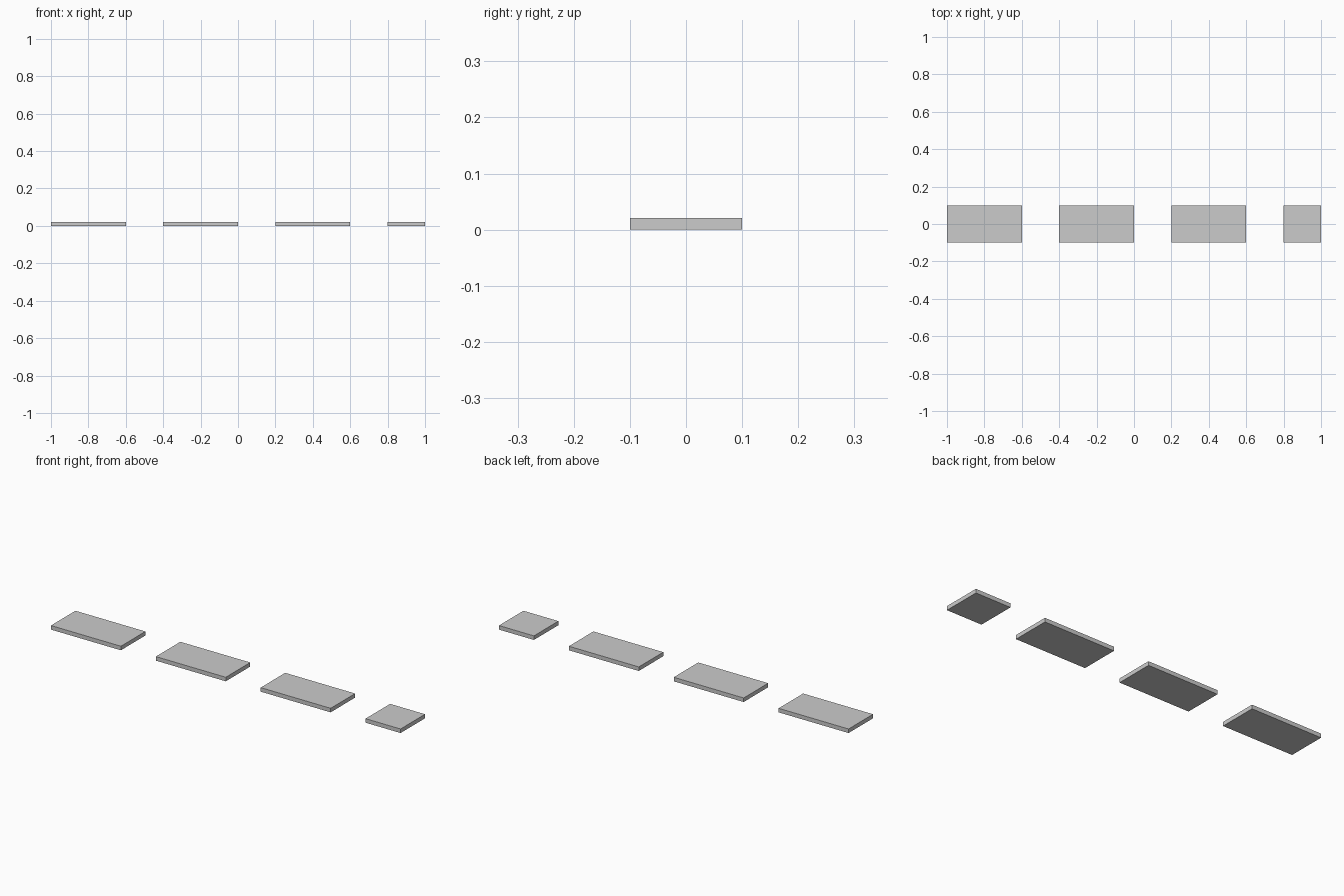
import bpy

if "Cube" in bpy.data.objects:
    bpy.data.objects.remove(bpy.data.objects["Cube"])

WIDTH, HEIGHT = 0.2, 0.021


def slab(name, x0, x1):
    bpy.ops.mesh.primitive_cube_add(size=1, location=((x0 + x1) / 2, 0, HEIGHT / 2))
    ob = bpy.context.object
    ob.name = name
    ob.scale = (x1 - x0, WIDTH, HEIGHT)
    bpy.ops.object.transform_apply(location=False, rotation=False, scale=True)
    return ob


# Three full dashes with equal gaps
for i in range(3):
    start = -1 + 0.6 * i
    slab(f"dash_slab_{i + 1}", start, start + 0.4)

# Half-length dash at the right end
slab("dash_slab_short", 0.8, 1.0)
